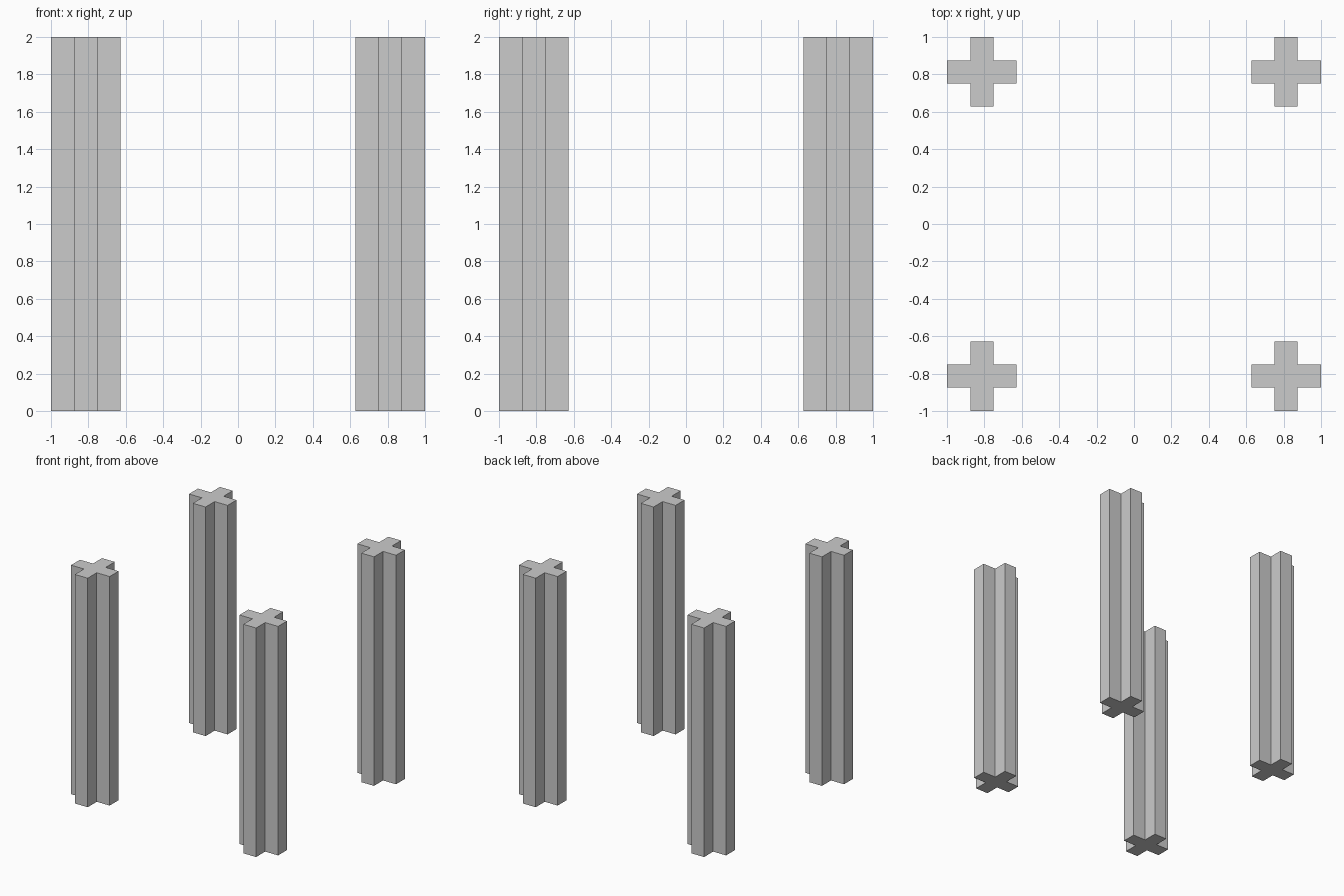
import bpy
import bmesh

if "Cube" in bpy.data.objects:
    bpy.data.objects.remove(bpy.data.objects["Cube"])

CENTRE = 0.8135   # column axis distance from the middle, in x and y
REACH = 0.1865    # half the full width of the cross
ARM = 0.0615      # half the width of one arm
HEIGHT = 2.0


def cross_profile(reach, arm):
    """Twelve-point plus sign: one corner notch turned through four quarters."""
    points = []
    x_axis = (1, 0)
    for _ in range(4):
        c, s = x_axis
        for x, y in ((reach, -arm), (reach, arm), (arm, arm)):
            points.append((x * c - y * s, x * s + y * c))
        x_axis = (-s, c)
    return points


def cross_column(name, x, y):
    bm = bmesh.new()
    base = bm.faces.new([bm.verts.new((px, py, 0)) for px, py in cross_profile(REACH, ARM)])
    top = bmesh.ops.extrude_face_region(bm, geom=[base], use_keep_orig=True)
    verts = [v for v in top["geom"] if isinstance(v, bmesh.types.BMVert)]
    bmesh.ops.translate(bm, verts=verts, vec=(0, 0, HEIGHT))
    bmesh.ops.recalc_face_normals(bm, faces=bm.faces)
    mesh = bpy.data.meshes.new(name)
    bm.to_mesh(mesh)
    bm.free()
    column = bpy.data.objects.new(name, mesh)
    column.location = (x, y, 0)
    bpy.context.collection.objects.link(column)


# Four cross-shaped columns, one at each corner
for y_name, sy in (("front", -1), ("back", 1)):
    for x_name, sx in (("left", -1), ("right", 1)):
        cross_column(f"{y_name}_{x_name}_column", sx * CENTRE, sy * CENTRE)
